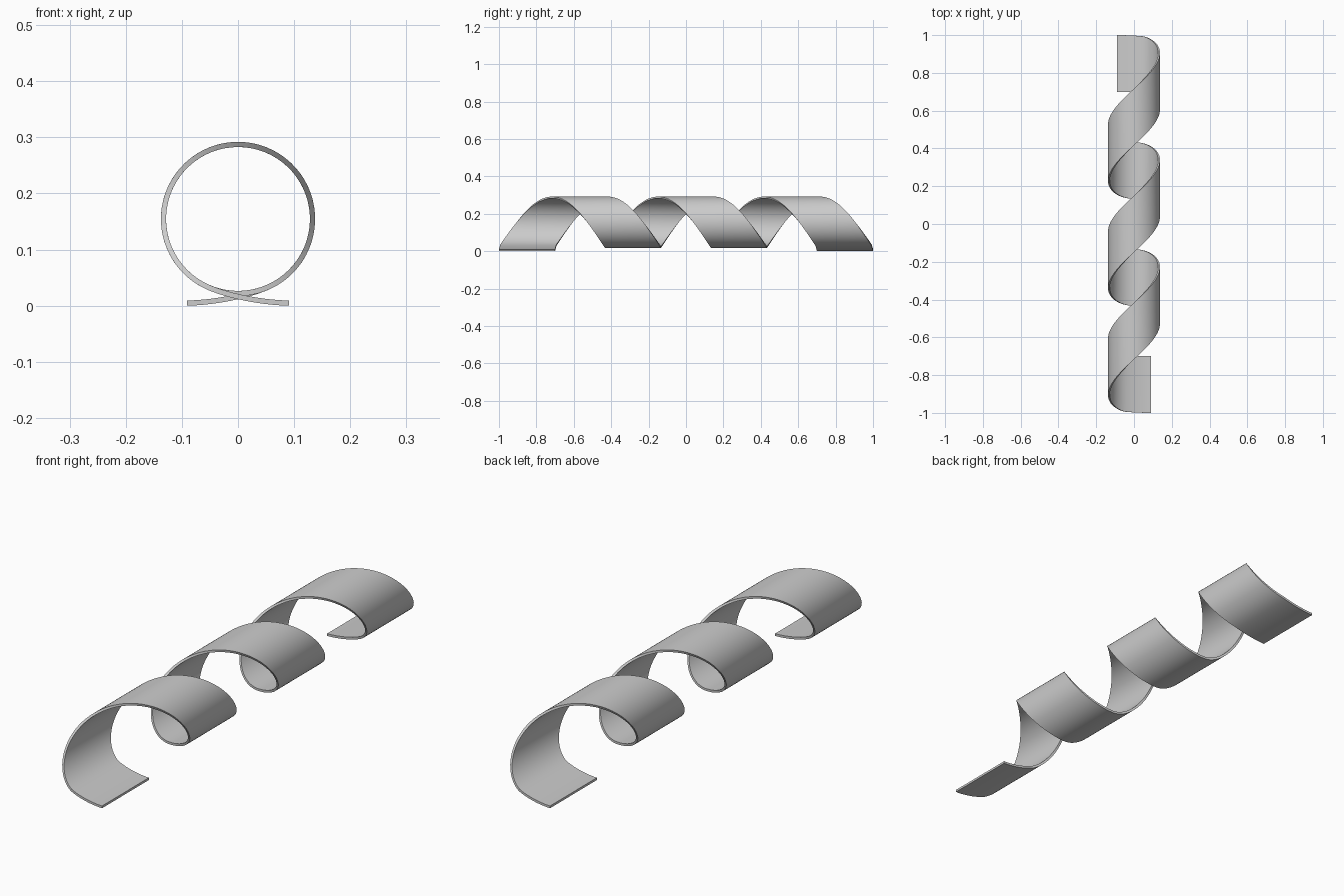
import bpy, bmesh, math
from mathutils import Vector

if "Cube" in bpy.data.objects:
    bpy.data.objects.remove(bpy.data.objects["Cube"])

R, ZC, TH = 0.1328, 0.1545, 0.0092     # mid radius, axis height, sheet thickness
WIDTH, TURNS, STEPS = 0.30, 3, 64
PITCH = 1.7 / TURNS
T0 = 0.4                               # angle where the flared tails leave the circle


def advance(t):
    """Travel along y, dwelling at the bottom of every turn."""
    n, r = divmod(t, 2 * math.pi)
    a = math.asin(min(1, (1 - math.cos(r)) / 2)) / math.pi
    return PITCH * (n + (a if r < math.pi else 1 - a)) - 0.85


def coil(t):
    return Vector((-R * math.sin(t), advance(t), ZC - R * math.cos(t)))


# Flared tail: starts flat on the ground and blends into the coil
join = coil(T0)
c = [Vector((0.091, 0, TH / 2)), Vector((0.045, 0, TH / 2 + 0.0005)),
     Vector((join.x + 0.04 * math.cos(T0), 0, join.z - 0.04 * math.sin(T0))), join]
tail = []
for i in range(14):
    s = i / 14
    p = c[0] * (1 - s)**3 + c[1] * 3 * s * (1 - s)**2 + c[2] * 3 * s * s * (1 - s) + c[3] * s**3
    p.y = -0.85 + (join.y + 0.85) * s * s
    tail.append(p)

# Whole path: tail, turns, and the same tail turned half way round
span = 2 * math.pi * TURNS - 2 * T0
count = STEPS * TURNS
path = tail + [coil(T0 + span * i / count) for i in range(count + 1)]
path += [Vector((-p.x, -p.y, p.z)) for p in reversed(tail)]

# Sweep a thin rectangle along the path
bm = bmesh.new()
rings = []
for i, p in enumerate(path):
    d = path[min(i + 1, len(path) - 1)] - path[max(i - 1, 0)]
    n = Vector((-d.z, 0, d.x)).normalized() * TH / 2
    if i in (0, len(path) - 1):
        n = Vector((0, 0, -TH / 2))
    w = Vector((0, WIDTH / 2, 0))
    rings.append([bm.verts.new(q) for q in (p + n - w, p + n + w, p - n + w, p - n - w)])
for a, b in zip(rings, rings[1:]):
    for k in range(4):
        m = (k + 1) % 4
        bm.faces.new((a[k], a[m], b[m], b[k]))
bm.faces.new(rings[0])
bm.faces.new(rings[-1])
bmesh.ops.recalc_face_normals(bm, faces=bm.faces)

mesh = bpy.data.meshes.new("spiral_ribbon")
bm.to_mesh(mesh)
bm.free()
ribbon = bpy.data.objects.new("spiral_ribbon", mesh)
bpy.context.collection.objects.link(ribbon)
bpy.context.view_layer.objects.active = ribbon
ribbon.select_set(True)
bpy.ops.object.shade_smooth_by_angle(angle=math.radians(35))
